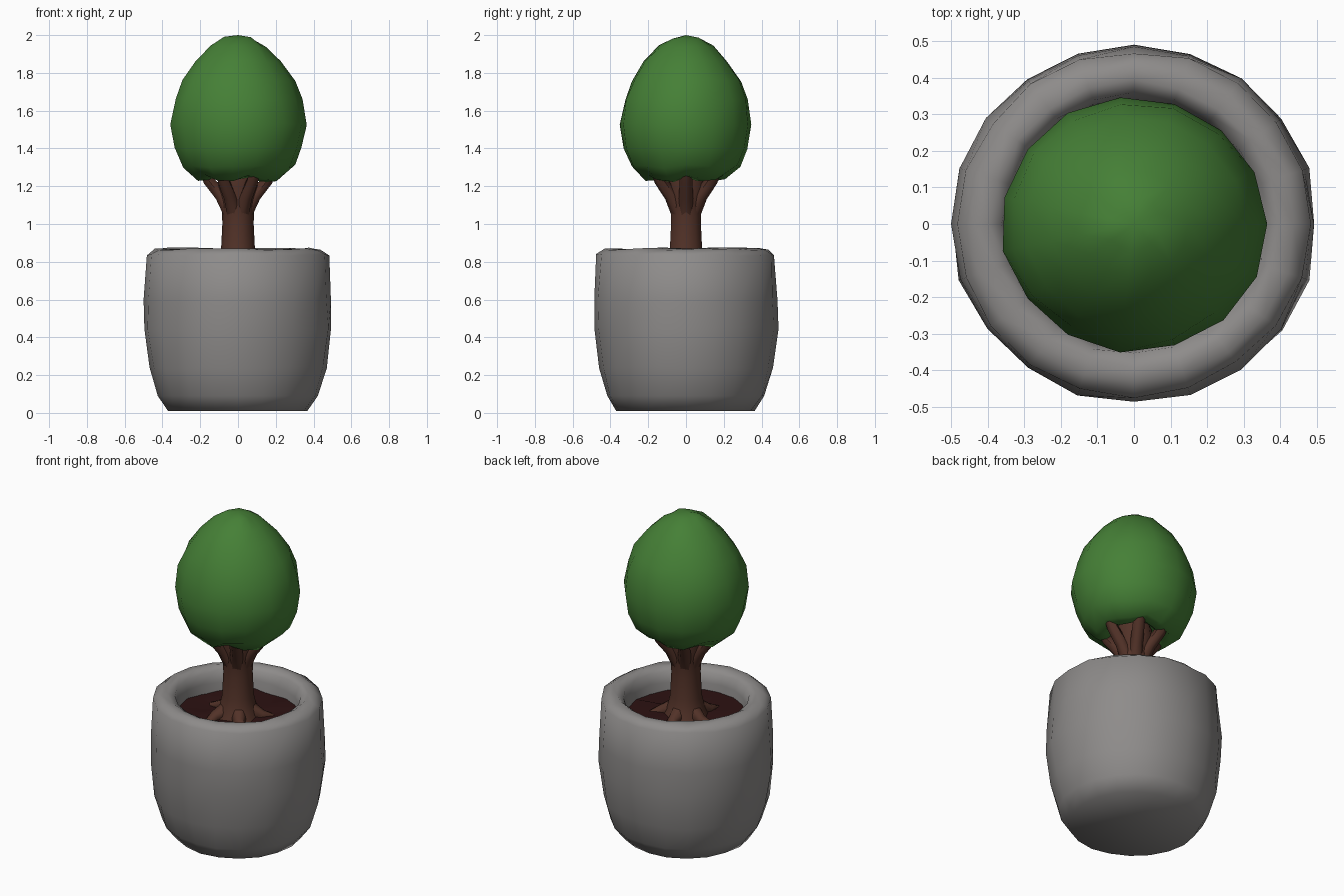
import bpy, bmesh, math, random
from mathutils import Vector

random.seed(4)
cube = bpy.data.objects.get("Cube")
if cube:
    bpy.data.objects.remove(cube, do_unlink=True)


def material(name, rgb):
    m = bpy.data.materials.new(name)
    m.use_nodes = True
    m.diffuse_color = (*rgb, 1)
    m.node_tree.nodes["Principled BSDF"].inputs["Base Color"].default_value = (*rgb, 1)
    return m


STONE = material("grey stone", (0.27, 0.26, 0.255))
LEAF = material("leaf green", (0.06, 0.215, 0.037))
BARK = material("brown bark", (0.085, 0.032, 0.021))
SOIL = material("dark soil", (0.026, 0.006, 0.006))


def finish(bm, name, mat, angle=60):
    bmesh.ops.recalc_face_normals(bm, faces=bm.faces)
    mesh = bpy.data.meshes.new(name)
    bm.to_mesh(mesh)
    bm.free()
    mesh.materials.append(mat)
    obj = bpy.data.objects.new(name, mesh)
    bpy.context.collection.objects.link(obj)
    bpy.ops.object.select_all(action="DESELECT")
    obj.select_set(True)
    bpy.context.view_layer.objects.active = obj
    bpy.ops.object.shade_smooth_by_angle(angle=math.radians(angle))
    return obj


def bridge(bm, a, b):
    n = max(len(a), len(b))
    for i in range(n):
        j = (i + 1) % n
        if len(a) == 1:
            bm.faces.new((a[0], b[i], b[j]))
        elif len(b) == 1:
            bm.faces.new((a[i], a[j], b[0]))
        else:
            bm.faces.new((a[i], a[j], b[j], b[i]))


def lathe(name, profile, sides, mat, shape=None, angle=60):
    """Turn (radius, height) points about z; shape adjusts each point."""
    bm = bmesh.new()
    rings = []
    for r, z in profile:
        ring = []
        for i in range(sides if r else 1):
            a = math.tau * i / sides
            rr, zz = shape(r, z, a) if shape and r else (r, z)
            ring.append(bm.verts.new((rr * math.cos(a), rr * math.sin(a), zz)))
        rings.append(ring)
    for a, b in zip(rings, rings[1:]):
        bridge(bm, a, b)
    return finish(bm, name, mat, angle)


def limb(name, points, sides, mat):
    """Tapered tube through (position, radius) points with closed ends."""
    bm = bmesh.new()
    rings = []
    for k, (p, r) in enumerate(points):
        d = Vector(points[min(k + 1, len(points) - 1)][0]) - Vector(points[max(k - 1, 0)][0])
        q = d.to_track_quat("Z", "Y")
        rings.append([bm.verts.new(Vector(p) + q @ Vector((
            r * math.cos(math.tau * i / sides), r * math.sin(math.tau * i / sides), 0)))
            for i in range(sides)])
    for a, b in zip(rings, rings[1:]):
        bridge(bm, a, b)
    bm.faces.new(rings[0])
    bm.faces.new(rings[-1])
    return finish(bm, name, mat)


def polar(r, a, z):
    return (r * math.cos(a), r * math.sin(a), z)


# Hand-carved pot: belly, rounded rim and inner wall
def carved(r, z, a):
    return r + random.uniform(-0.006, 0.006), z + (random.uniform(-0.008, 0.004) if z > 0.1 else 0)


pot = lathe("pot", [(0, 0.01), (0.37, 0.01), (0.425, 0.09), (0.47, 0.24), (0.498, 0.45),
                    (0.495, 0.6), (0.478, 0.84), (0.44, 0.868), (0.395, 0.872),
                    (0.36, 0.85), (0.345, 0.79), (0.335, 0.66), (0, 0.66)], 20, STONE, carved)
pot.scale.y = 0.985


# Uneven soil surface
def lumpy(r, z, a):
    return r, z + random.uniform(-0.015, 0.015)


lathe("soil", [(0, 0.74), (0.18, 0.74), (0.345, 0.735), (0.34, 0.67), (0, 0.67)], 16, SOIL, lumpy)

# Trunk flaring toward the soil
lathe("trunk", [(0, 0.7), (0.135, 0.72), (0.108, 0.78), (0.09, 0.86), (0.083, 1.0),
                (0.085, 1.1), (0.11, 1.2), (0.1, 1.28), (0, 1.28)], 10, BARK)

# Roots crawling outward and branches reaching into the crown
for i in range(5):
    a = math.tau * i / 5 + 0.35
    limb(f"root_{i + 1}", [(polar(0.06, a, 0.78), 0.05), (polar(0.14, a, 0.745), 0.035),
                           (polar(0.21, a + 0.15, 0.73), 0.014)], 6, BARK)
for i in range(6):
    a = math.tau * i / 6
    limb(f"branch_{i + 1}", [(polar(0.04, a, 1.06), 0.045), (polar(0.09, a, 1.15), 0.037),
                             (polar(0.155, a, 1.23), 0.034), (polar(0.2, a, 1.33), 0.03)], 6, BARK)


# Egg-shaped crown with a ruffled, hollow underside
def leafy(r, z, a):
    ruffle = max(0, 1.36 - z) * 0.12 * math.cos(5 * a)
    return r * random.uniform(0.98, 1.015), z + ruffle + random.uniform(-0.007, 0.007)


crown = lathe("foliage", [(0, 1.32), (0.09, 1.3), (0.16, 1.235), (0.22, 1.24), (0.3, 1.305),
                          (0.34, 1.4), (0.362, 1.53), (0.34, 1.66), (0.3, 1.76), (0.23, 1.86),
                          (0.15, 1.94), (0.075, 1.985), (0, 2.0)], 15, LEAF, leafy, 70)
crown.scale.y = 0.965
